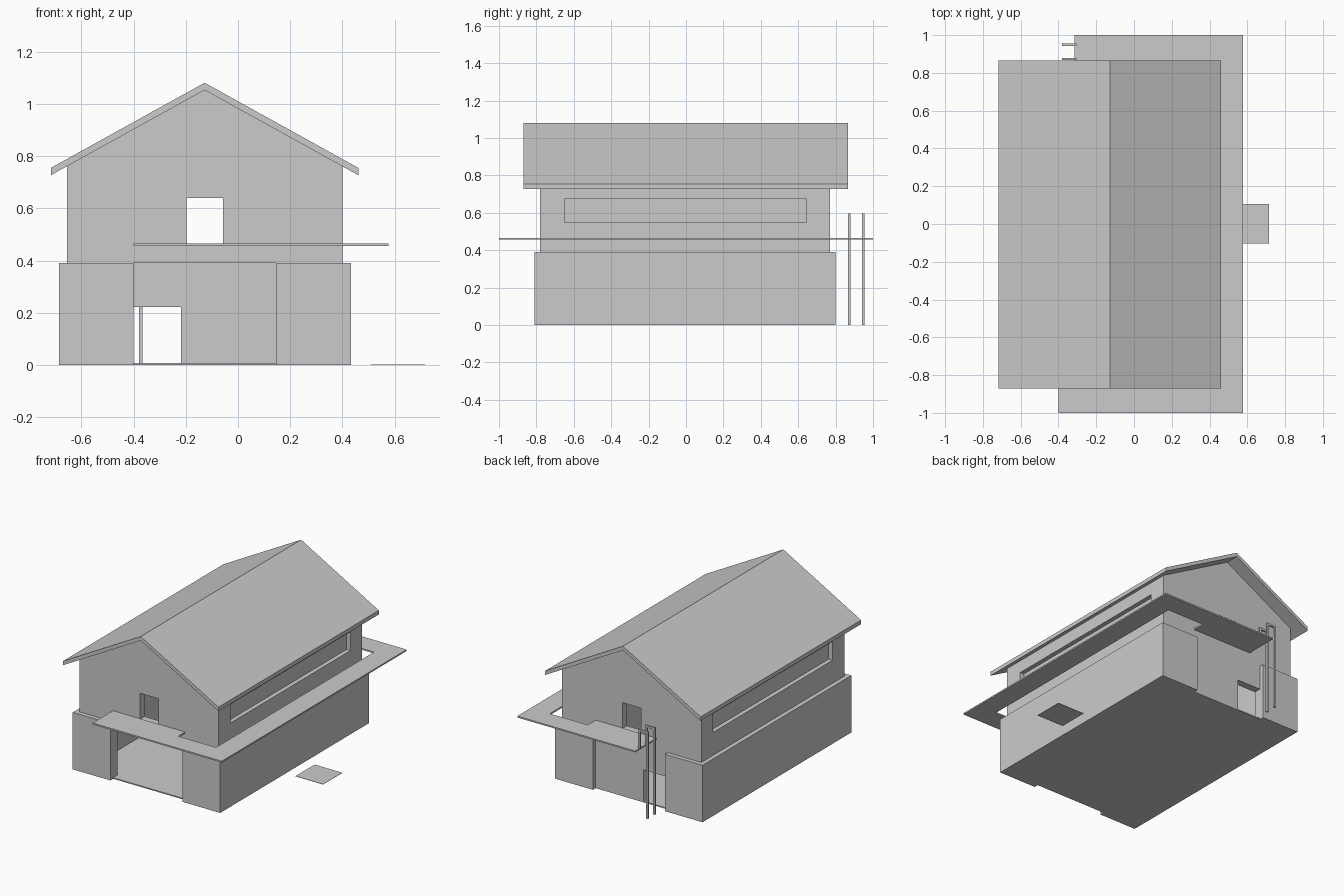
import bpy, bmesh
from mathutils import Vector

if "Cube" in bpy.data.objects:
    bpy.data.objects.remove(bpy.data.objects["Cube"])


def prism(name, pts, axis, a, b):
    """Extrude a 2D outline from a to b; axis 'Y' takes (x,z) points, 'Z' takes (x,y)."""
    def place(p, t):
        return Vector((p[0], t, p[1])) if axis == 'Y' else Vector((p[0], p[1], t))
    bm = bmesh.new()
    face = bm.faces.new([bm.verts.new(place(p, a)) for p in pts])
    ext = bmesh.ops.extrude_face_region(bm, geom=[face])
    moved = [v for v in ext['geom'] if isinstance(v, bmesh.types.BMVert)]
    bmesh.ops.translate(bm, verts=moved, vec=place((0, 0), b - a))
    bmesh.ops.recalc_face_normals(bm, faces=bm.faces)
    me = bpy.data.meshes.new(name)
    bm.to_mesh(me)
    bm.free()
    ob = bpy.data.objects.new(name, me)
    bpy.context.collection.objects.link(ob)
    return ob


def box(name, x0, x1, y0, y1, z0, z1):
    return prism(name, [(x0, y0), (x1, y0), (x1, y1), (x0, y1)], 'Z', z0, z1)


def cut(ob, cutter):
    mod = ob.modifiers.new("cut", 'BOOLEAN')
    mod.operation = 'DIFFERENCE'
    mod.solver = 'EXACT'
    mod.object = cutter
    cutter.hide_render = True
    bpy.context.view_layer.objects.active = ob
    bpy.ops.object.modifier_apply(modifier=mod.name)
    bpy.data.objects.remove(cutter)


MID = -0.128                      # ridge position
L, R, F, B = -0.655, 0.40, -0.78, 0.77   # house walls
GAP0, GAP1 = -0.40, 0.145         # gap in the lower cladding
T = 0.05

# house walls: hollow gabled shell with a floor
house = prism("house_walls", [(L, 0), (R, 0), (R, 0.762), (MID, 1.06), (L, 0.762)], 'Y', F, B)
cut(house, prism("inside", [(L + T, 0.008), (R - T, 0.008), (R - T, 0.9), (MID, 1.2),
                            (L + T, 0.9)], 'Y', F + T, B - T))
# wide front entrance, back doorway, upper doorways at both ends
cut(house, box("entrance", GAP0, GAP1, F - 0.1, F + 0.1, 0.008, 0.39))
cut(house, box("back_door", GAP0, -0.218, B - 0.1, B + 0.1, 0.008, 0.222))
cut(house, box("upper_doors", -0.197, -0.057, -1, 1, 0.462, 0.64))
# long recessed side windows
for x in (L, R):
    cut(house, box("window", x - 0.03, x + 0.03, -0.65, 0.645, 0.547, 0.675))

# lower cladding: two C-shaped halves wrapped around the house
for name, outer, inner, gap in (("left_cladding", -0.685, L, GAP0),
                                ("right_cladding", 0.432, R, GAP1)):
    prism(name, [(gap, -0.81), (outer, -0.81), (outer, 0.80), (gap, 0.80),
                 (gap, B), (inner, B), (inner, F), (gap, F)], 'Z', 0, 0.39)

# gabled roof slab
prism("roof", [(-0.717, 0.727), (MID, 1.053), (0.461, 0.727),
               (0.461, 0.755), (MID, 1.081), (-0.717, 0.755)], 'Y', -0.87, 0.865)

# walkway around the right side, widening to meet the walls at both ends
prism("walkway", [(-0.40, -1), (0.577, -1), (0.577, 1), (-0.315, 1), (-0.315, B),
                  (GAP1, B), (GAP1, 0.855), (0.432, 0.855), (0.432, -0.855),
                  (GAP1, -0.855), (GAP1, F), (-0.40, F)], 'Z', 0.456, 0.466)

# ladder rails hooking over the back landing
for y in (0.867, 0.942):
    prism("ladder_rail", [(-0.38, 0), (-0.365, 0), (-0.365, 0.581), (-0.32, 0.581),
                          (-0.32, 0.46), (-0.305, 0.46), (-0.305, 0.595),
                          (-0.38, 0.595)], 'Y', y, y + 0.013)

# flat ground pad on the right side
box("ground_pad", 0.507, 0.716, -0.102, 0.105, 0, 0.002)
